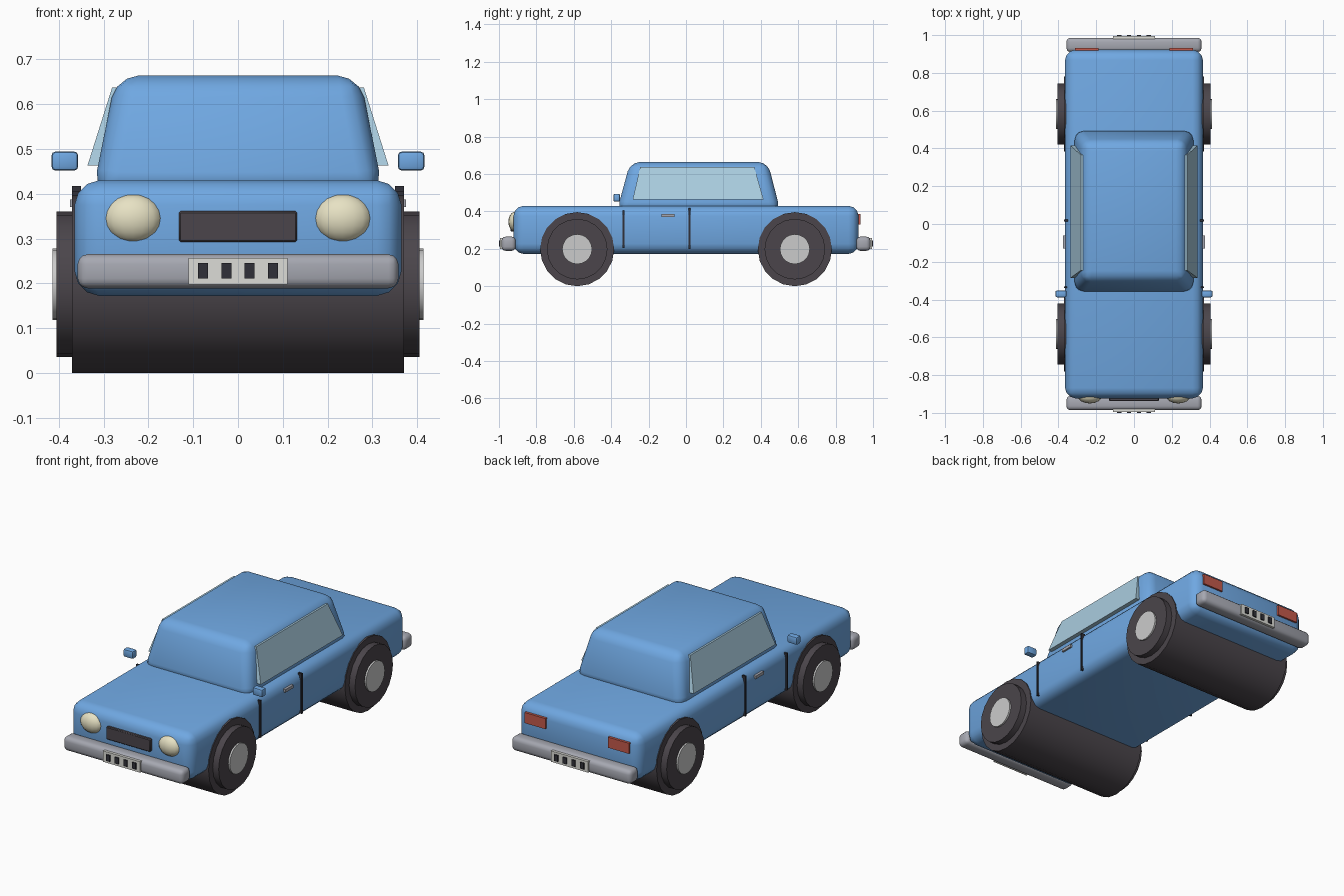
import bpy, bmesh, math
from mathutils import Matrix

if "Cube" in bpy.data.objects:
    bpy.data.objects.remove(bpy.data.objects["Cube"])


def mat(name, r, g, b):
    m = bpy.data.materials.new(name)
    m.diffuse_color = (r, g, b, 1)
    m.use_nodes = True
    m.node_tree.nodes["Principled BSDF"].inputs["Base Color"].default_value = m.diffuse_color
    return m


BLUE = mat("blue_paint", 0.16, 0.39, 0.76)
DARK = mat("dark_rubber", 0.07, 0.06, 0.07)
BLACK = mat("black_trim", 0.03, 0.03, 0.04)
GLASS = mat("glass", 0.40, 0.61, 0.74)
CREAM = mat("lamp_cream", 0.80, 0.76, 0.55)
RED = mat("lamp_red", 0.55, 0.10, 0.07)
CHROME = mat("chrome", 0.38, 0.39, 0.44)
HUB = mat("hub_metal", 0.70, 0.70, 0.70)
PLATE = mat("plate_white", 0.72, 0.72, 0.68)


def finish(name, bm, material, angle=None):
    bmesh.ops.recalc_face_normals(bm, faces=bm.faces)
    me = bpy.data.meshes.new(name)
    bm.to_mesh(me)
    bm.free()
    me.materials.append(material)
    ob = bpy.data.objects.new(name, me)
    bpy.context.collection.objects.link(ob)
    if angle:
        bpy.ops.object.select_all(action='DESELECT')
        bpy.context.view_layer.objects.active = ob
        ob.select_set(True)
        bpy.ops.object.shade_smooth_by_angle(angle=math.radians(angle))
    return ob


def frustum(name, lo, hi, z0, z1, material, bevel=0, segs=3):
    """Box whose bottom (x0, x1, y0, y1) and top rectangles may differ."""
    bm = bmesh.new()
    rings = []
    for (x0, x1, y0, y1), z in ((lo, z0), (hi, z1)):
        rings.append([bm.verts.new((x, y, z)) for x, y in
                      ((x0, y0), (x1, y0), (x1, y1), (x0, y1))])
    a, b = rings
    bm.faces.new(a[::-1])
    bm.faces.new(b)
    for i in range(4):
        j = (i + 1) % 4
        bm.faces.new((a[i], a[j], b[j], b[i]))
    if bevel:
        bmesh.ops.bevel(bm, geom=bm.edges[:], offset=bevel, segments=segs,
                        profile=0.5, affect='EDGES')
    return finish(name, bm, material, 40 if bevel else None)


def box(name, x0, x1, y0, y1, z0, z1, material, bevel=0, segs=3):
    r = (min(x0, x1), max(x0, x1), min(y0, y1), max(y0, y1))
    return frustum(name, r, r, z0, z1, material, bevel, segs)


def cyl_x(name, radius, x0, x1, y, z, material, sides=20, bevel=0, angle=40):
    bm = bmesh.new()
    m = Matrix.Translation(((x0 + x1) / 2, y, z)) @ Matrix.Rotation(math.pi / 2, 4, 'Y')
    bmesh.ops.create_cone(bm, cap_ends=True, segments=sides, radius1=radius,
                          radius2=radius, depth=abs(x1 - x0), matrix=m)
    return finish(name, bm, material, angle)


# Body and cabin
box("body", -0.365, 0.365, -0.923, 0.923, 0.172, 0.43, BLUE, 0.055)
frustum("cabin", (-0.325, 0.325, -0.37, 0.505), (-0.272, 0.272, -0.298, 0.437),
        0.40, 0.664, BLUE, 0.05)

# Full-width wheel rollers with stepped tyres and hubs
for end, y in (("front", -0.582), ("rear", 0.582)):
    cyl_x(end + "_wheel_roller", 0.198, -0.37, 0.37, y, 0.198, DARK)
    for side, s in (("left", -1), ("right", 1)):
        cyl_x(f"{end}_{side}_tyre_face", 0.162, s * 0.36, s * 0.405, y, 0.198, DARK)
        cyl_x(f"{end}_{side}_hub", 0.08, s * 0.40, s * 0.414, y, 0.198, HUB)

# Parts mirrored on both sides
for side, s in (("left", -1), ("right", 1)):
    lo = sorted((s * 0.29, s * 0.336))
    hi = sorted((s * 0.265, s * 0.281))
    frustum(side + "_window", (*lo, -0.285, 0.415), (*hi, -0.245, 0.365),
            0.463, 0.637, GLASS)
    box(side + "_mirror", s * 0.357, s * 0.416, -0.388, -0.352, 0.452, 0.494, BLUE, 0.008, 2)
    box(side + "_front_door_seam", s * 0.35, s * 0.371, -0.34, -0.33, 0.205, 0.405, BLACK)
    box(side + "_rear_door_seam", s * 0.35, s * 0.371, 0.013, 0.023, 0.20, 0.417, BLACK)
    box(side + "_door_handle", s * 0.355, s * 0.375, -0.13, -0.062, 0.371, 0.387, CHROME)
    box(side + "_tail_lamp", s * 0.187, s * 0.312, 0.90, 0.933, 0.33, 0.387, RED)
    bm = bmesh.new()
    bmesh.ops.create_uvsphere(bm, u_segments=16, v_segments=10, radius=1,
                              matrix=Matrix.Translation((s * 0.234, -0.91, 0.345))
                              @ Matrix.Diagonal((0.065, 0.04, 0.054, 1)))
    finish(side + "_headlamp", bm, CREAM, 60)

# Grille
box("grille", -0.132, 0.132, -0.938, -0.90, 0.292, 0.361, DARK, 0.004, 1)

# Bumpers and plates at both ends
for end, s in (("front", -1), ("rear", 1)):
    box(end + "_bumper", -0.358, 0.358, s * 0.91, s * 0.986, 0.189, 0.265, CHROME, 0.022)
    box(end + "_plate", -0.111, 0.111, s * 0.97, s * 0.994, 0.198, 0.257, PLATE)
    for i in range(4):
        x = -0.078 + i * 0.052
        box(f"{end}_plate_block_{i + 1}", x - 0.011, x + 0.011,
            s * 0.98, s * 1.0, 0.211, 0.245, BLACK)
